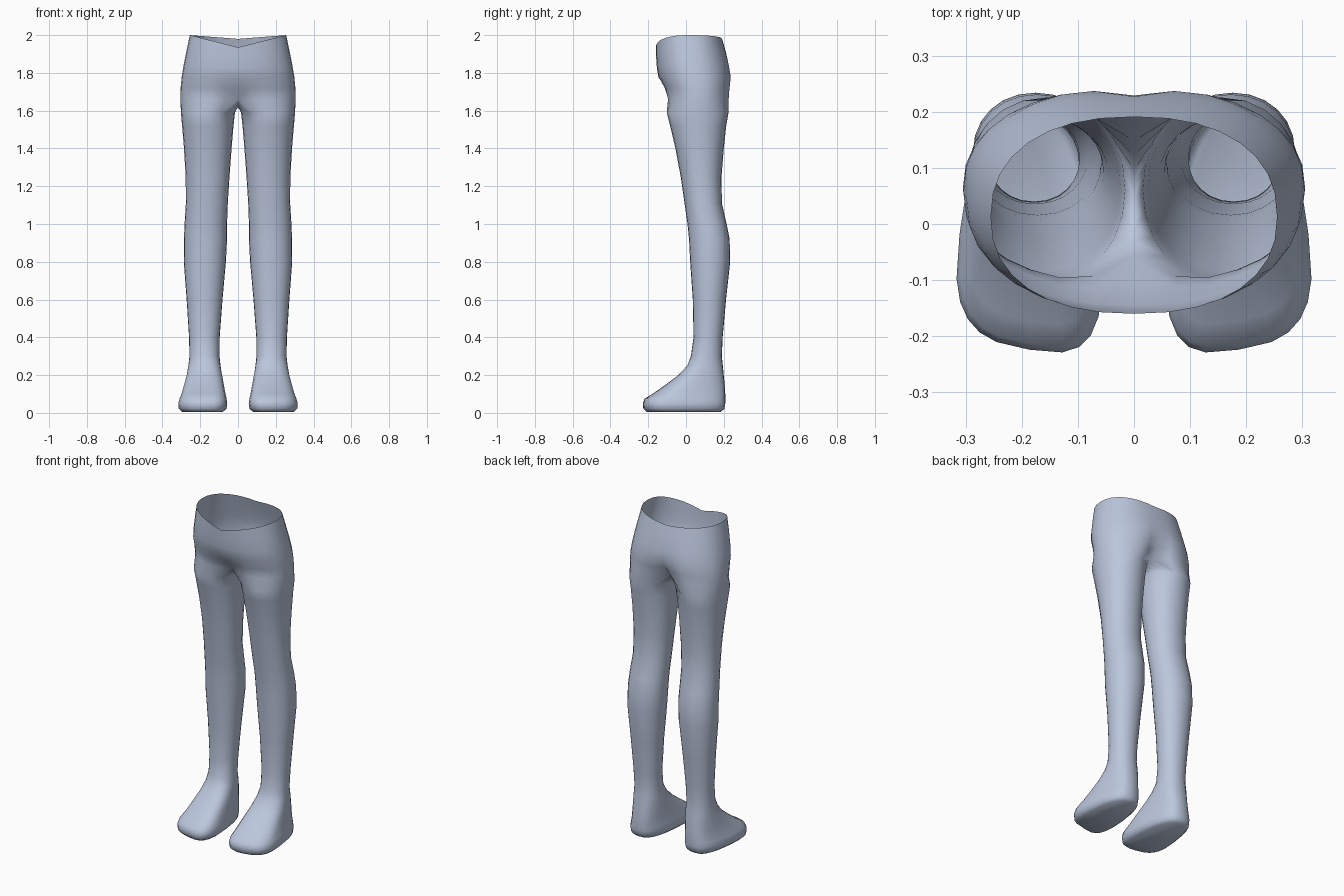
import bpy, bmesh, math

if "Cube" in bpy.data.objects:
    bpy.data.objects.remove(bpy.data.objects["Cube"])

N = 24          # vertices round a leg
ARC = 17        # of which this many continue up into the hips

# leg cross-sections: height, inner x, outer x, front y, back y
LEG = [
    (0.005, 0.075, 0.300, -0.225, 0.185),
    (0.022, 0.054, 0.320, -0.243, 0.203),
    (0.050, 0.050, 0.323, -0.246, 0.208),
    (0.075, 0.054, 0.316, -0.236, 0.208),
    (0.100, 0.060, 0.305, -0.195, 0.208),
    (0.150, 0.070, 0.290, -0.122, 0.205),
    (0.200, 0.080, 0.276, -0.052, 0.200),
    (0.250, 0.090, 0.265, 0.000, 0.195),
    (0.300, 0.098, 0.257, 0.026, 0.190),
    (0.400, 0.097, 0.259, 0.040, 0.194),
    (0.600, 0.082, 0.272, 0.036, 0.212),
    (0.800, 0.064, 0.287, 0.022, 0.234),
    (0.920, 0.058, 0.286, 0.016, 0.231),
    (1.000, 0.058, 0.283, 0.008, 0.215),
    (1.110, 0.054, 0.276, -0.008, 0.190),
    (1.250, 0.045, 0.277, -0.028, 0.188),
    (1.400, 0.034, 0.286, -0.056, 0.200),
    (1.520, 0.024, 0.296, -0.084, 0.213),
    (1.590, 0.016, 0.302, -0.102, 0.225),
]
# hip cross-sections: height, half width, front y, back y, front dent, back dent, rim dip
HIPS = [
    (1.660, 0.305, -0.107, 0.238, 0.050, 0.090, 0.0),
    (1.720, 0.304, -0.120, 0.243, 0.020, 0.045, 0.0),
    (1.780, 0.298, -0.145, 0.244, 0.000, 0.015, 0.1),
    (1.840, 0.288, -0.154, 0.232, 0.000, 0.005, 0.25),
    (1.920, 0.272, -0.158, 0.212, 0.000, 0.000, 0.6),
    (2.000, 0.255, -0.160, 0.191, 0.000, 0.000, 1.0),
]


def rounded(a, p):
    """Point on a unit superellipse of exponent p."""
    c, s = math.cos(a), math.sin(a)
    return (math.copysign(abs(c) ** (2 / p), c),
            math.copysign(abs(s) ** (2 / p), s))


def leg_ring(z, xi, xo, yf, yb):
    foot = min(1, max(0, (0.3 - z) / 0.17))
    cx, rx, cy, ry = (xi + xo) / 2, (xo - xi) / 2, (yf + yb) / 2, (yb - yf) / 2
    pts = []
    for i in range(N):
        a = math.radians(-120 + 360 * i / N)
        u, v = rounded(a, 2.1 + 1.1 * foot)
        heel = ((v + 1) / 2) ** 2
        x = cx + rx * u * (1 - 0.35 * foot * heel)
        # toes run back towards the outside of the foot
        y = cy + ry * v + foot * 0.022 * (u + 1) * max(0, -v)
        pts.append((x, y, z))
    return pts


def hip_arc(z, w, yf, yb, df, db, dip):
    cy = 0.35 * yb + 0.65 * yf + 0.05
    pts = []
    for i in range(ARC):
        a = math.radians(-90 + 180 * i / (ARC - 1))
        u, v = rounded(a, 2.3)
        x = max(0, w * u) if 0 < i < ARC - 1 else 0.0
        near = math.exp(-(x / 0.06) ** 2)
        if v < 0:
            y = cy + (cy - yf) * v + df * near
            drop = 0.065
        else:
            y = cy + (yb - cy) * v - db * near
            drop = 0.02
        pts.append((x, y, z - dip * drop * (1 - x / w)))
    return pts


bm = bmesh.new()


def add(points):
    return [bm.verts.new(p) for p in points]


def bridge(lower, upper, closed):
    n = len(upper)
    for i in range(n if closed else n - 1):
        j = (i + 1) % len(lower)
        bm.faces.new((lower[i], lower[j], upper[j], upper[i]))


# foot and leg, closed by the sole
rings = [add(leg_ring(*row)) for row in LEG]
bm.faces.new(list(reversed(rings[0])))
for lo, hi in zip(rings, rings[1:]):
    bridge(lo, hi, True)

# crotch: the inner part of the ring becomes a saddle on the centre line
arcs = [add(hip_arc(*row)) for row in HIPS]
front, back = arcs[0][0].co, arcs[0][-1].co
saddle = []
for i in range(1, N - ARC + 1):
    t = i / (N - ARC + 1)
    p = back.lerp(front, t)
    saddle.append((0, p.y, p.z - 0.04 * math.sin(math.pi * t)))
bridge(rings[-1], arcs[0] + add(saddle), True)

# hips, open at the waist
for lo, hi in zip(arcs, arcs[1:]):
    bridge(lo, hi, False)

bmesh.ops.recalc_face_normals(bm, faces=bm.faces)
# mirror the second leg across the centre line
geom = bm.verts[:] + bm.edges[:] + bm.faces[:]
bmesh.ops.mirror(bm, geom=geom, axis='X', merge_dist=0.0005)
bmesh.ops.remove_doubles(bm, verts=bm.verts, dist=0.0005)
bmesh.ops.recalc_face_normals(bm, faces=bm.faces)
for f in bm.faces:
    f.smooth = True

mesh = bpy.data.meshes.new("legs_and_hips")
bm.to_mesh(mesh)
bm.free()
legs = bpy.data.objects.new("legs_and_hips", mesh)
bpy.context.collection.objects.link(legs)

mat = bpy.data.materials.new("pale_blue_grey")
mat.diffuse_color = (0.50, 0.57, 0.72, 1)
mat.use_nodes = True
mat.node_tree.nodes["Principled BSDF"].inputs["Base Color"].default_value = mat.diffuse_color
mesh.materials.append(mat)
